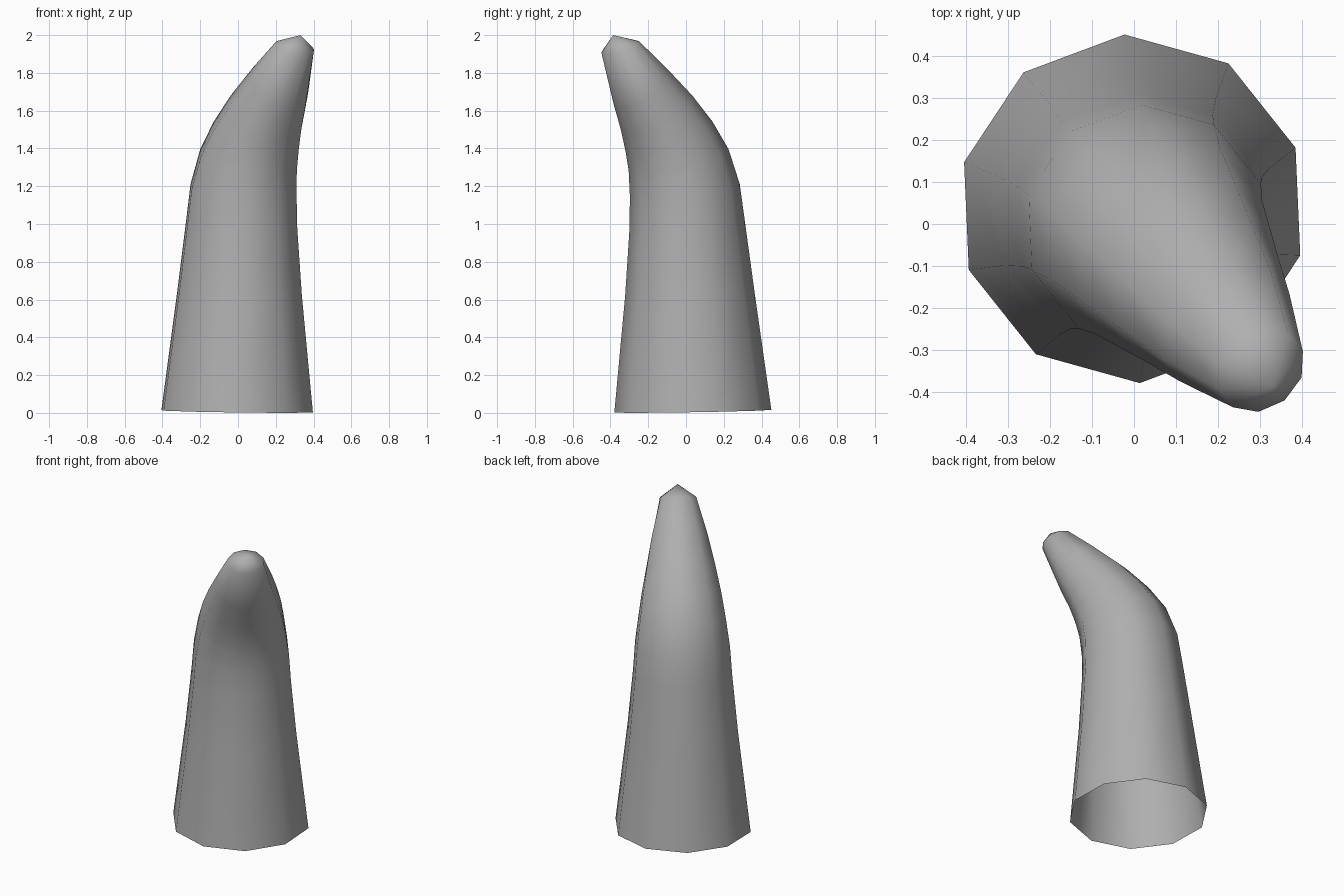
import bpy, bmesh
from math import cos, sin, pi, radians
from mathutils import Vector

if "Cube" in bpy.data.objects:
    bpy.data.objects.remove(bpy.data.objects["Cube"])

SIDES = 10
BASE = Vector((-0.005, 0.037, 0))
a = radians(-51.5)                       # direction the horn bends towards
U = Vector((cos(a), sin(a), 0))
V = Vector((-sin(a), cos(a), 0))
UP = Vector((0, 0, 1))

# each ring: outer point (t, z), inner point (t, z), half width across the bend
RINGS = [
    ((-0.415, 0.018), (0.417, 0.0), 0.416),
    ((-0.32, 0.66), (0.365, 0.62), 0.34),
    ((-0.265, 1.03), (0.345, 0.97), 0.305),
    ((-0.235, 1.22), (0.346, 1.14), 0.292),
    ((-0.165, 1.41), (0.36, 1.27), 0.268),
    ((-0.06, 1.56), (0.385, 1.37), 0.245),
    ((0.07, 1.70), (0.42, 1.475), 0.215),
    ((0.24, 1.85), (0.477, 1.61), 0.175),
    ((0.40, 1.975), (0.585, 1.90), 0.112),
]
APEX = (0.54, 2.0)


def at(t, z):
    return BASE + U * t + UP * z


# horn: tapered bent tube, open at the base, closed by a blunt point at the tip
bm = bmesh.new()
loops = []
for outer, inner, r in RINGS:
    o, i = at(*outer), at(*inner)
    c, h = (o + i) / 2, (i - o) / 2
    loops.append([bm.verts.new(c + h * cos(2 * pi * k / SIDES) + V * r * sin(2 * pi * k / SIDES))
                  for k in range(SIDES)])
apex = bm.verts.new(at(*APEX))
for k in range(SIDES):
    n = (k + 1) % SIDES
    for lo, hi in zip(loops, loops[1:]):
        bm.faces.new((lo[k], lo[n], hi[n], hi[k]))
    bm.faces.new((loops[-1][k], loops[-1][n], apex))
for f in bm.faces:
    f.smooth = True

mesh = bpy.data.meshes.new("horn")
bm.to_mesh(mesh)
bm.free()
horn = bpy.data.objects.new("horn", mesh)
bpy.context.collection.objects.link(horn)

# dark grey surface
grey = bpy.data.materials.new("dark_grey")
grey.diffuse_color = (0.43, 0.43, 0.43, 1)
grey.use_nodes = True
grey.node_tree.nodes["Principled BSDF"].inputs["Base Color"].default_value = grey.diffuse_color
mesh.materials.append(grey)
